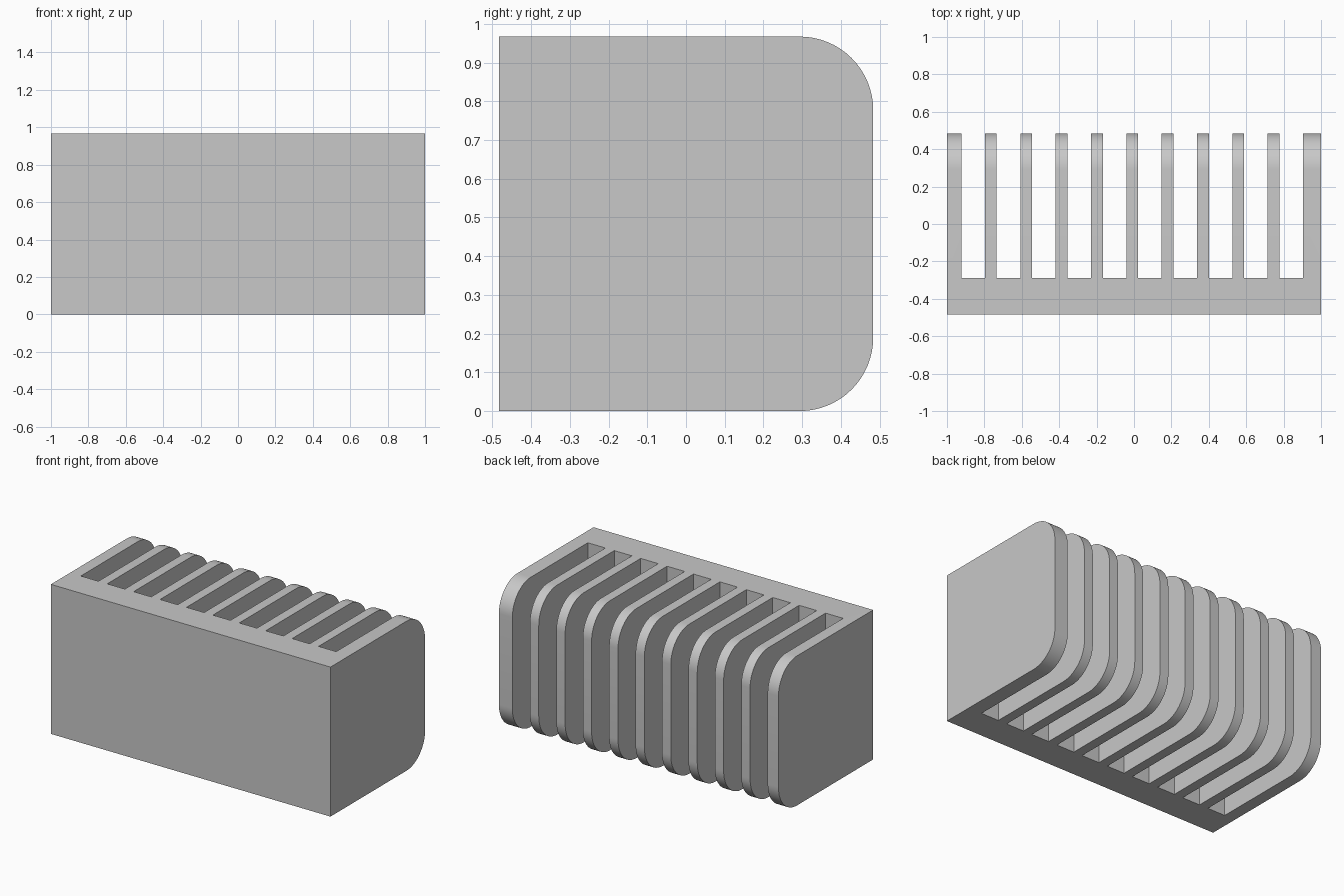
import bpy
import bmesh
import math
from mathutils import Matrix

cube = bpy.data.objects.get("Cube")
if cube:
    bpy.data.objects.remove(cube, do_unlink=True)

LENGTH, SIZE = 2.0, 0.967          # overall length, depth and height
RADIUS = 0.19                      # rounded back edges
SLOTS, PITCH, SLOT_W = 10, 0.189, 0.126
FIRST_X, SLOT_Y = -0.923, -0.288   # left side of first slot, slot floor

grey = bpy.data.materials.new("plain grey")
grey.use_nodes = True
colour = (0.58, 0.58, 0.58, 1)
grey.diffuse_color = colour
grey.node_tree.nodes["Principled BSDF"].inputs["Base Color"].default_value = colour


def add_box(bm, x0, x1, y0, y1, z0, z1):
    size = Matrix.Diagonal((x1 - x0, y1 - y0, z1 - z0, 1))
    centre = Matrix.Translation(((x0 + x1) / 2, (y0 + y1) / 2, (z0 + z1) / 2))
    bmesh.ops.create_cube(bm, size=1, matrix=centre @ size)


def make_object(name, bm):
    mesh = bpy.data.meshes.new(name)
    bm.to_mesh(mesh)
    bm.free()
    obj = bpy.data.objects.new(name, mesh)
    bpy.context.collection.objects.link(obj)
    return obj


# Solid block with its two long back edges rounded
bm = bmesh.new()
add_box(bm, -LENGTH / 2, LENGTH / 2, -SIZE / 2, SIZE / 2, 0, SIZE)
back = [e for e in bm.edges if all(v.co.y > 0 for v in e.verts)
        and abs(e.verts[0].co.x - e.verts[1].co.x) > 1]
bmesh.ops.bevel(bm, geom=back, offset=RADIUS, segments=16, profile=0.5,
                affect='EDGES')
block = make_object("finned_block", bm)
block.data.materials.append(grey)

# Slots running right through from top to bottom, open at the back
bm = bmesh.new()
for i in range(SLOTS):
    x = FIRST_X + i * PITCH
    add_box(bm, x, x + SLOT_W, SLOT_Y, SIZE, -0.5, SIZE + 0.5)
cutter = make_object("slot_cutter", bm)
cutter.data.materials.append(grey)
cutter.hide_render = True

cut = block.modifiers.new("slots", 'BOOLEAN')
cut.operation = 'DIFFERENCE'
cut.solver = 'EXACT'
cut.object = cutter

bpy.ops.object.select_all(action='DESELECT')
block.select_set(True)
bpy.context.view_layer.objects.active = block
bpy.ops.object.modifier_apply(modifier=cut.name)
bpy.data.objects.remove(cutter, do_unlink=True)
bpy.ops.object.shade_smooth_by_angle(angle=math.radians(30))
